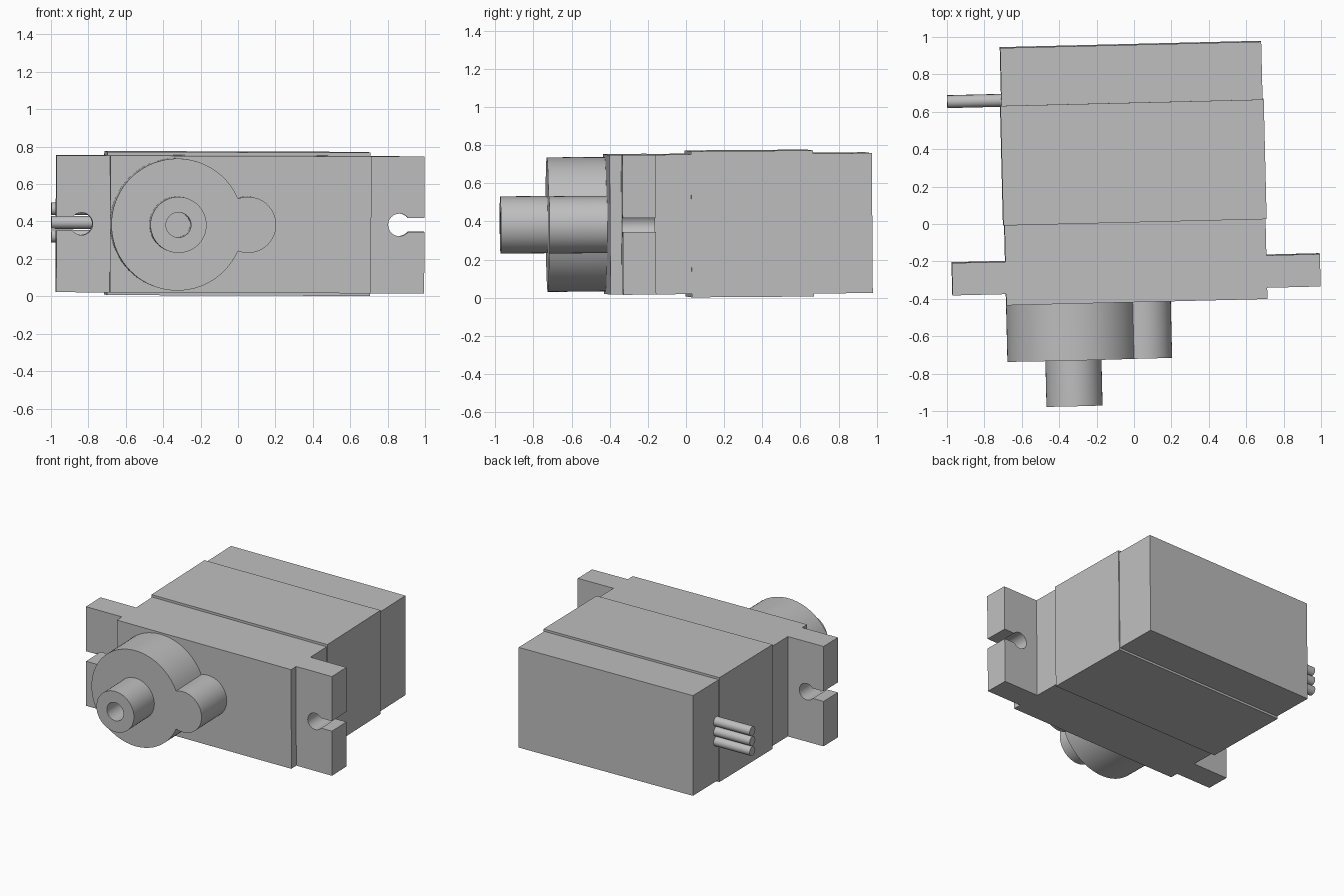
import bpy, bmesh, math
from mathutils import Euler, Vector

if "Cube" in bpy.data.objects:
    bpy.data.objects.remove(bpy.data.objects["Cube"])

grey = bpy.data.materials.new("light_grey")
grey.use_nodes = True
colour = (0.52, 0.52, 0.52, 1)
grey.diffuse_color = colour
grey.node_tree.nodes["Principled BSDF"].inputs["Base Color"].default_value = colour

# The whole servo sits very slightly askew
TILT = Euler([math.radians(a) for a in (0.4, 0.2, 1.4)]).to_matrix().to_4x4()
CX, CZ = 0.003, 0.387          # centre line of the case
SHAFT_X = -0.343


def arc(cx, cz, r, start, end, n):
    return [(cx + r * math.cos(start + (end - start) * i / n),
             cz + r * math.sin(start + (end - start) * i / n)) for i in range(n + 1)]


def circle(cx, cz, r, n=48):
    return arc(cx, cz, r, 0, math.tau, n)[:-1]


def prism(name, outline, start, end, axis="y"):
    """Extrude a closed outline along one axis."""
    place = {"x": lambda a, b, t: (t, a, b),
             "y": lambda a, b, t: (a, t, b),
             "z": lambda a, b, t: (a, b, t)}[axis]
    bm = bmesh.new()
    face = bm.faces.new([bm.verts.new(place(a, b, start)) for a, b in outline])
    ext = bmesh.ops.extrude_face_region(bm, geom=[face])
    verts = [g for g in ext["geom"] if isinstance(g, bmesh.types.BMVert)]
    bmesh.ops.translate(bm, verts=verts, vec=Vector(place(0, 0, end - start)))
    bmesh.ops.recalc_face_normals(bm, faces=bm.faces)
    mesh = bpy.data.meshes.new(name)
    bm.to_mesh(mesh)
    bm.free()
    mesh.materials.append(grey)
    obj = bpy.data.objects.new(name, mesh)
    bpy.context.collection.objects.link(obj)
    obj.matrix_world = TILT
    return obj


def box_outline(half_w, half_h):
    return [(CX + sx * half_w, CZ + sz * half_h)
            for sx, sz in ((-1, -1), (1, -1), (1, 1), (-1, 1))]


def cut(obj, cutter):
    """Subtract the cutter, then discard it."""
    mod = obj.modifiers.new("cut", "BOOLEAN")
    mod.operation, mod.solver, mod.object = "DIFFERENCE", "EXACT", cutter
    bpy.context.view_layer.update()
    result = bpy.data.meshes.new_from_object(
        obj.evaluated_get(bpy.context.evaluated_depsgraph_get()))
    obj.modifiers.clear()
    obj.data = result
    bpy.data.objects.remove(cutter)


# Case: slightly proud middle section between rear cover and front cover
prism("rear_cover", box_outline(0.698, 0.367), 0.654, 0.963)
prism("middle_case", box_outline(0.704, 0.383), 0.014, 0.654)

# Front cover with mounting ears, outlined from above
half = [(0.698, -0.413), (0.698, -0.353), (0.984, -0.353),
        (0.984, -0.18), (0.698, -0.18), (0.698, 0.014)]
outline = [(CX + x, y) for x, y in half] + [(CX - x, y) for x, y in reversed(half)]
front = prism("front_cover_with_ears", outline, CZ - 0.366, CZ + 0.366, "z")

# Keyhole slots in the ears
gap = math.asin(0.037 / 0.06)
for side in (1, -1):
    hole = arc(0.85, CZ, 0.06, gap, math.tau - gap, 32)
    hole += [(1.1, CZ - 0.037), (1.1, CZ + 0.037)]
    cut(front, prism("slot_cutter", [(CX + side * x, z) for x, z in hole], -0.5, 0))

# Gear housing: large and small circles merged in one outline
R, r, d = 0.353, 0.15, 0.378
big = math.acos((d * d + R * R - r * r) / (2 * d * R))
small = math.pi - math.acos((d * d + r * r - R * R) / (2 * d * r))
housing = arc(SHAFT_X, CZ, R, big, math.tau - big, 64)
housing += arc(SHAFT_X + d, CZ, r, -small, small, 32)[1:-1]
rounded = [prism("gear_housing", housing, -0.717, -0.413)]

# Output shaft with a screw hole
shaft = prism("output_shaft", circle(SHAFT_X, CZ, 0.15), -0.963, -0.717)
cut(shaft, prism("screw_cutter", circle(SHAFT_X, CZ, 0.067, 32), -1.1, -0.73))
rounded += [shaft, front]

# Three cable leads on the right side
for i in range(3):
    rounded.append(prism(f"cable_lead_{i + 1}",
                         circle(0.681, CZ + 0.073 * (i - 1), 0.034, 24),
                         -0.984, -0.69, "x"))

bpy.ops.object.select_all(action="DESELECT")
for obj in rounded:
    obj.select_set(True)
bpy.context.view_layer.objects.active = rounded[0]
bpy.ops.object.shade_smooth_by_angle(angle=math.radians(30))
